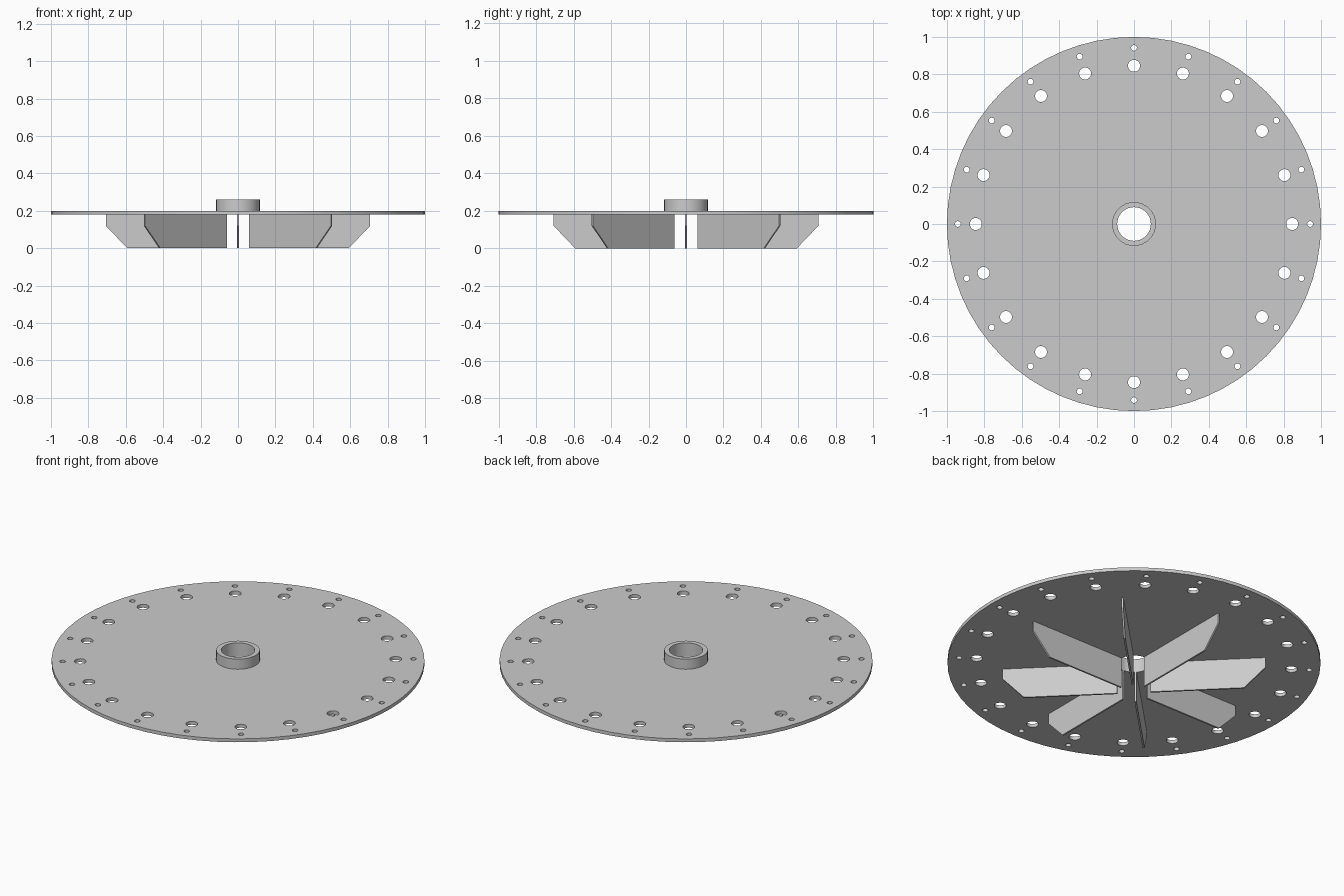
import bpy, bmesh
from math import cos, sin, pi, radians
from mathutils import Matrix

if "Cube" in bpy.data.objects:
    bpy.data.objects.remove(bpy.data.objects["Cube"])


def circle(cx, cy, r, n):
    return [(cx + r * cos(2 * pi * i / n), cy + r * sin(2 * pi * i / n)) for i in range(n)]


def plate(name, loops, z0, z1):
    """Flat plate from an outline and hole loops, extruded from z0 to z1."""
    cu = bpy.data.curves.new(name, 'CURVE')
    cu.dimensions = '2D'
    cu.fill_mode = 'BOTH'
    cu.extrude = (z1 - z0) / 2
    for pts in loops:
        sp = cu.splines.new('POLY')
        sp.points.add(len(pts) - 1)
        for p, (x, y) in zip(sp.points, pts):
            p.co = (x, y, 0, 1)
        sp.use_cyclic_u = True
    ob = bpy.data.objects.new(name, cu)
    ob.location.z = (z0 + z1) / 2
    bpy.context.collection.objects.link(ob)
    bpy.ops.object.select_all(action='DESELECT')
    ob.select_set(True)
    bpy.context.view_layer.objects.active = ob
    bpy.ops.object.convert(target='MESH')
    ob = bpy.context.object
    bm = bmesh.new()
    bm.from_mesh(ob.data)
    bmesh.ops.remove_doubles(bm, verts=bm.verts, dist=1e-5)
    bmesh.ops.recalc_face_normals(bm, faces=bm.faces)
    bm.to_mesh(ob.data)
    bm.free()
    bpy.ops.object.shade_smooth_by_angle(angle=radians(30))
    return ob


# Disc with central bore and two rings of holes
loops = [circle(0, 0, 1, 64), circle(0, 0, 0.09, 32)]
for k in range(20):
    a = 2 * pi * k / 20
    loops.append(circle(0.846 * cos(a), 0.846 * sin(a), 0.032, 24))
    loops.append(circle(0.941 * cos(a), 0.941 * sin(a), 0.0155, 16))
plate("disc", loops, 0.18, 0.2)

# Raised hub collar
plate("hub_collar", [circle(0, 0, 0.117, 32), circle(0, 0, 0.09, 32)], 0.2, 0.26)

# Eight radial blades with chamfered outer corners
profile = [(0.09, 0), (0.592, 0), (0.707, 0.12), (0.707, 0.18), (0.09, 0.18)]
T = 0.01
bm = bmesh.new()
face = bm.faces.new([bm.verts.new((x, -T / 2, z)) for x, z in profile])
ext = bmesh.ops.extrude_face_region(bm, geom=[face], use_keep_orig=True)
bmesh.ops.translate(bm, vec=(0, T, 0), verts=[g for g in ext['geom'] if isinstance(g, bmesh.types.BMVert)])
bmesh.ops.recalc_face_normals(bm, faces=bm.faces)
blade_mesh = bpy.data.meshes.new("blade")
bm.to_mesh(blade_mesh)
bm.free()
for k in range(8):
    ob = bpy.data.objects.new(f"blade_{k + 1}", blade_mesh)
    ob.matrix_world = Matrix.Rotation(k * pi / 4, 4, 'Z')
    bpy.context.collection.objects.link(ob)
